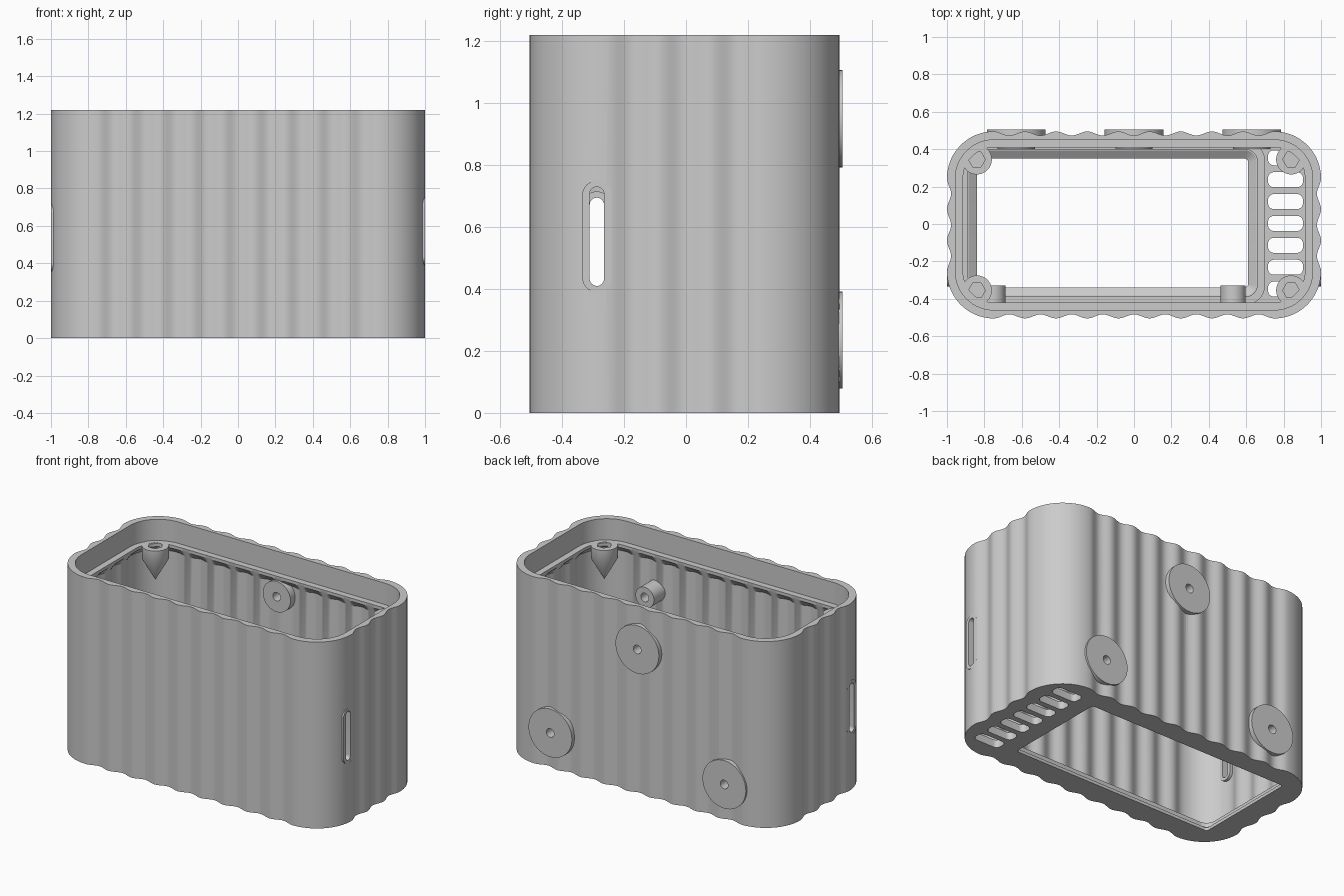
import bpy, bmesh, math

cube = bpy.data.objects.get("Cube")
if cube:
    bpy.data.objects.remove(cube, do_unlink=True)

grey = bpy.data.materials.new("plain_grey")
grey.use_nodes = True
grey.diffuse_color = (0.6, 0.6, 0.6, 1)
grey.node_tree.nodes["Principled BSDF"].inputs["Base Color"].default_value = (0.6, 0.6, 0.6, 1)

HEIGHT = 1.22
SHIFT = -0.005      # body sits slightly forward of the back discs
WALL = 0.045


def outline(inset, wave=0.0, corner=0.25, steps=10):
    """Rounded rectangle, with ripples pressed into its straight sides."""
    pts = []
    hx, hy = 1 - corner, 0.5 - corner
    radius = corner - inset
    for k in range(4):
        turn = k * math.pi / 2
        c, s = round(math.cos(turn)), round(math.sin(turn))
        along, out, count = (hy, hx, 3) if k % 2 == 0 else (hx, hy, 9)
        local = []
        for i in range(count * steps):
            t = i / steps
            dip = wave * (1 - math.cos(math.tau * t)) / 2
            local.append((out + radius - dip, -along + 2 * along * t / count))
        for i in range(16):
            a = math.pi / 2 * i / 16
            local.append((out + radius * math.cos(a), along + radius * math.sin(a)))
        pts += [(c * u - s * v, s * u + c * v + SHIFT) for u, v in local]
    return pts


def rounded(cx, cy, hx, hy, r, n=8):
    """Plain rounded rectangle; a slot or circle when r reaches the half size."""
    pts = []
    for k, (sx, sy) in enumerate(((1, 1), (-1, 1), (-1, -1), (1, -1))):
        for i in range(n + 1):
            a = math.pi / 2 * (k + i / n)
            pts.append((cx + sx * (hx - r) + r * math.cos(a),
                        cy + sy * (hy - r) + r * math.sin(a)))
    return pts


def circle(cx, cy, r, n=48, sides=0):
    """Circle, or a polygon sampled with n points when sides is given."""
    pts = []
    for i in range(n):
        a = math.tau * i / n
        q = r
        if sides:
            half = math.pi / sides
            q = r * math.cos(half) / math.cos(a % (2 * half) - half)
        pts.append((cx + q * math.cos(a), cy + q * math.sin(a)))
    return pts


def loft(name, rings, axis="z", closed=False):
    """Skin a list of (outline, level) rings, capped or joined end to end."""
    place = {"x": lambda u, v, w: (w, u, v),
             "y": lambda u, v, w: (u, w, v),
             "z": lambda u, v, w: (u, v, w)}[axis]
    bm = bmesh.new()
    loops = [[bm.verts.new(place(u, v, w)) for u, v in pts] for pts, w in rings]
    pairs = list(zip(loops, loops[1:]))
    if closed:
        pairs.append((loops[-1], loops[0]))
    else:
        bm.faces.new(loops[0])
        bm.faces.new(loops[-1])
    for a, b in pairs:
        for i in range(len(a)):
            j = (i + 1) % len(a)
            bm.faces.new((a[i], a[j], b[j], b[i]))
    bmesh.ops.recalc_face_normals(bm, faces=bm.faces)
    mesh = bpy.data.meshes.new(name)
    bm.to_mesh(mesh)
    bm.free()
    mesh.materials.append(grey)
    ob = bpy.data.objects.new(name, mesh)
    bpy.context.collection.objects.link(ob)
    return ob


def tube(name, outer, inner, lo, hi, axis):
    return loft(name, [(outer, lo), (outer, hi), (inner, hi), (inner, lo)], axis, True)


def cut(target, cutter):
    mod = target.modifiers.new("cut", "BOOLEAN")
    mod.operation = "DIFFERENCE"
    mod.solver = "EXACT"
    mod.object = cutter
    cutter.hide_render = True
    bpy.context.view_layer.objects.active = target
    bpy.ops.object.modifier_apply(modifier=mod.name)
    bpy.data.objects.remove(cutter, do_unlink=True)


# Rippled shell with plain lip, ledge and floor
RIPPLE = 0.022
LEDGE = 1.08
shell = loft("case_shell", [
    (outline(0, RIPPLE), 0), (outline(0, RIPPLE), HEIGHT),
    (outline(WALL), HEIGHT), (outline(WALL), LEDGE),
    (outline(0.086), LEDGE), (outline(0.086), LEDGE - 0.02),
    (outline(WALL, RIPPLE), LEDGE - 0.06), (outline(WALL, RIPPLE), 0.05)])
parts = [shell]

# Window in the floor, flaring upwards
MID = -0.115


def window(grow, r):
    return rounded(MID, 0.005, 0.725 + grow, 0.345 + grow, r)


cut(shell, loft("window_cutter", [(window(0, 0.02), -0.02), (window(0, 0.02), 0.02),
                                  (window(0.045, 0.06), 0.051),
                                  (window(0.045, 0.06), 0.07)]))
parts.append(tube("window_ridge", window(0.09, 0.1), window(0.048, 0.06), 0.04, 0.08, "z"))

# Row of vents in the floor
for i in range(7):
    vent = rounded(0.81, 0.354 - 0.117 * i, 0.093, 0.04, 0.03)
    cut(shell, loft("vent_cutter", [(vent, -0.02), (vent, 0.08)]))

# Cable slot with a flat rim on each end
for side, z, name in ((1, 0.57, "left"), (-1, 0.535, "right")):
    rim = rounded(-0.288, z, 0.047, 0.18, 0.047)
    hole = rounded(-0.288, z, 0.023, 0.16, 0.023)
    cut(shell, loft("slot_cutter", [(rim, side * 0.9), (rim, side * 1.05)], "x"))
    parts.append(tube(name + "_slot_rim", rim, hole, side * 0.935, side * 0.999, "x"))

# Round mounting pads on the back
for x, z, name in ((0, 0.95, "top"), (0.63, 0.235, "left"), (-0.63, 0.235, "right")):
    hole = circle(x, z, 0.028)
    cut(shell, loft("pad_cutter", [(hole, 0.38), (hole, 0.55)], "y"))
    parts.append(tube(name + "_back_pad", circle(x, z, 0.157), hole, 0.46, 0.505, "y"))
    parts.append(tube(name + "_inner_pad", circle(x, z, 0.1), hole, 0.40, 0.465, "y"))

# Posts inside the front wall
for x, name in ((0.53, "left"), (-0.755, "right")):
    parts.append(tube(name + "_front_post", circle(x, 0.83, 0.067),
                      circle(x, 0.83, 0.028), -0.47, -0.33, "y"))

# Corner bosses with hexagonal sockets and pointed undersides
for sx in (1, -1):
    for sy in (1, -1):
        x, y = sx * 0.84, sy * 0.35 + SHIFT
        big, hexa = circle(x, y, 0.08), circle(x, y, 0.045, sides=6)
        parts.append(loft("corner_boss", [
            (circle(x, y, 0.001), 0.86), (big, 1.0), (big, LEDGE + 0.002),
            (hexa, LEDGE + 0.002), (hexa, LEDGE - 0.06)]))

# Smooth shading with sharp edges kept
bpy.ops.object.select_all(action="DESELECT")
for ob in parts:
    ob.select_set(True)
bpy.context.view_layer.objects.active = shell
bpy.ops.object.shade_smooth_by_angle(angle=math.radians(30))
